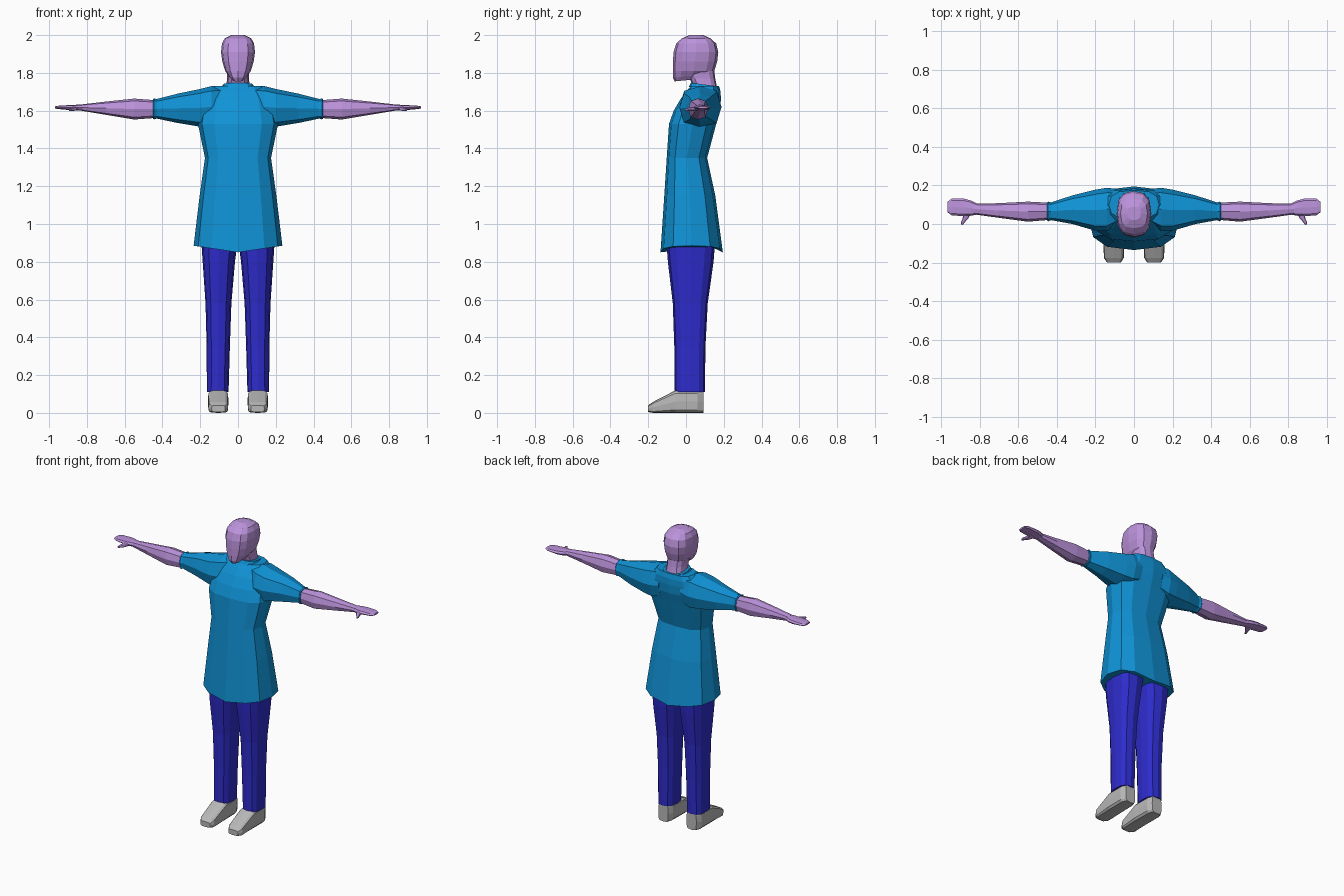
import bpy, bmesh, math


def material(name, rgb):
    m = bpy.data.materials.new(name)
    m.diffuse_color = (*rgb, 1)
    return m


SKIN = material("lilac skin", (0.50, 0.29, 0.71))
SHIRT = material("blue shirt", (0.005, 0.29, 0.67))
TROUSERS = material("dark blue trousers", (0.027, 0.025, 0.60))
SHOES = material("grey shoes", (0.48, 0.48, 0.48))


def loft(name, axis, sections, mat, sides=12, power=0.75, mirror=False, bend=None):
    """Skin rounded-box rings; each section is (position, a0, a1, b0, b1)."""
    bm = bmesh.new()
    rings = []
    for pos, a0, a1, b0, b1 in sections:
        ring = []
        for i in range(sides):
            t = 2 * math.pi * i / sides
            c, s = math.cos(t), math.sin(t)
            a = (a0 + a1) / 2 + (a1 - a0) / 2 * math.copysign(abs(c) ** power, c)
            b = (b0 + b1) / 2 + (b1 - b0) / 2 * math.copysign(abs(s) ** power, s)
            co = {"x": (pos, a, b), "y": (a, pos, b), "z": (a, b, pos)}[axis]
            ring.append(bm.verts.new(bend(*co) if bend else co))
        rings.append(ring)
    for lo, hi in zip(rings, rings[1:]):
        for i in range(sides):
            j = (i + 1) % sides
            bm.faces.new((lo[i], lo[j], hi[j], hi[i]))
    bm.faces.new(rings[0])
    bm.faces.new(rings[-1])
    bmesh.ops.recalc_face_normals(bm, faces=bm.faces)
    me = bpy.data.meshes.new(name)
    bm.to_mesh(me)
    bm.free()
    me.materials.append(mat)
    ob = bpy.data.objects.new(name, me)
    bpy.context.collection.objects.link(ob)
    if mirror:
        ob.modifiers.new("Mirror", "MIRROR").use_mirror_merge = False
    return ob


# Tunic body, with a hem that dips at front and back
def hem_dip(x, y, z):
    return (x, y, z - 0.035 * (1 - min(1, abs(x) / 0.235)) if z < 0.9 else z)


loft("tunic", "z", [
    (0.885, -0.235, 0.235, -0.135, 0.195),
    (1.15, -0.203, 0.203, -0.115, 0.155),
    (1.35, -0.175, 0.175, -0.102, 0.112),
    (1.53, -0.212, 0.212, -0.09, 0.16),
    (1.60, -0.20, 0.20, -0.065, 0.18),
    (1.66, -0.18, 0.18, -0.03, 0.185),
    (1.70, -0.16, 0.16, 0.0, 0.183),
    (1.73, -0.13, 0.13, 0.025, 0.175)], SHIRT, bend=hem_dip)


# Collar, lower at the back
def collar_tilt(x, y, z):
    return (x, y, z - 0.13 * (y - 0.1))


loft("collar", "z", [
    (1.715, -0.09, 0.09, 0.015, 0.178),
    (1.738, -0.08, 0.08, 0.025, 0.172),
    (1.738, -0.062, 0.062, 0.038, 0.16)], SHIRT, bend=collar_tilt)

# Sleeves with a small cuff
loft("sleeve", "x", [
    (0.08, 0.0, 0.18, 1.53, 1.73),
    (0.14, -0.035, 0.188, 1.51, 1.73),
    (0.20, -0.035, 0.178, 1.515, 1.715),
    (0.32, 0.0, 0.148, 1.535, 1.69),
    (0.43, 0.02, 0.112, 1.558, 1.662),
    (0.445, 0.014, 0.116, 1.554, 1.665),
    (0.45, 0.018, 0.112, 1.558, 1.661)], SHIRT, sides=8, mirror=True)

# Bare forearms, hands and thumbs
loft("forearm", "x", [
    (0.43, 0.022, 0.11, 1.562, 1.655),
    (0.55, 0.012, 0.116, 1.553, 1.664),
    (0.70, 0.032, 0.108, 1.578, 1.648),
    (0.83, 0.05, 0.105, 1.600, 1.633)], SKIN, sides=8, mirror=True)
loft("hand", "x", [
    (0.81, 0.05, 0.104, 1.602, 1.632),
    (0.845, 0.043, 0.122, 1.600, 1.632),
    (0.88, 0.04, 0.131, 1.602, 1.630),
    (0.945, 0.045, 0.131, 1.608, 1.627),
    (0.968, 0.062, 0.115, 1.611, 1.623)], SKIN, sides=8, mirror=True)
loft("thumb", "y", [
    (0.065, 0.84, 0.885, 1.602, 1.625),
    (0.03, 0.858, 0.888, 1.598, 1.618),
    (0.008, 0.878, 0.897, 1.598, 1.614),
    (-0.005, 0.886, 0.894, 1.600, 1.610)], SKIN, sides=8, mirror=True)

# Neck
loft("neck", "z", [
    (1.69, -0.072, 0.072, 0.03, 0.168),
    (1.73, -0.062, 0.062, 0.035, 0.163),
    (1.77, -0.058, 0.058, 0.02, 0.155),
    (1.81, -0.06, 0.06, 0.0, 0.15)], SKIN)


# Head, with the jaw rising toward the nape
def jaw_lift(x, y, z):
    return (x, y, z + 0.02 * max(0, y + 0.06) / 0.2 if z < 1.78 else z)


loft("head", "z", [
    (1.755, -0.03, 0.03, -0.06, 0.10),
    (1.775, -0.048, 0.048, -0.07, 0.135),
    (1.81, -0.068, 0.068, -0.07, 0.15),
    (1.86, -0.083, 0.083, -0.069, 0.165),
    (1.91, -0.09, 0.09, -0.066, 0.171),
    (1.955, -0.085, 0.085, -0.052, 0.16),
    (1.983, -0.07, 0.07, -0.022, 0.13),
    (2.0, -0.035, 0.035, 0.02, 0.09)], SKIN, bend=jaw_lift)

# Trouser legs
loft("trouser_leg", "z", [
    (0.11, 0.05, 0.165, -0.06, 0.10),
    (0.35, 0.043, 0.166, -0.062, 0.103),
    (0.58, 0.035, 0.172, -0.07, 0.115),
    (0.80, 0.016, 0.187, -0.096, 0.146),
    (0.92, 0.0, 0.195, -0.105, 0.155)], TROUSERS, sides=12, mirror=True)

# Shoes, sloping down from ankle to toe
loft("shoe", "y", [
    (-0.20, 0.068, 0.14, 0.005, 0.04),
    (-0.175, 0.053, 0.156, 0.0, 0.058),
    (-0.055, 0.05, 0.16, 0.0, 0.12),
    (0.06, 0.053, 0.16, 0.0, 0.12),
    (0.092, 0.068, 0.142, 0.0, 0.118)], SHOES, sides=12, power=0.45, mirror=True)
